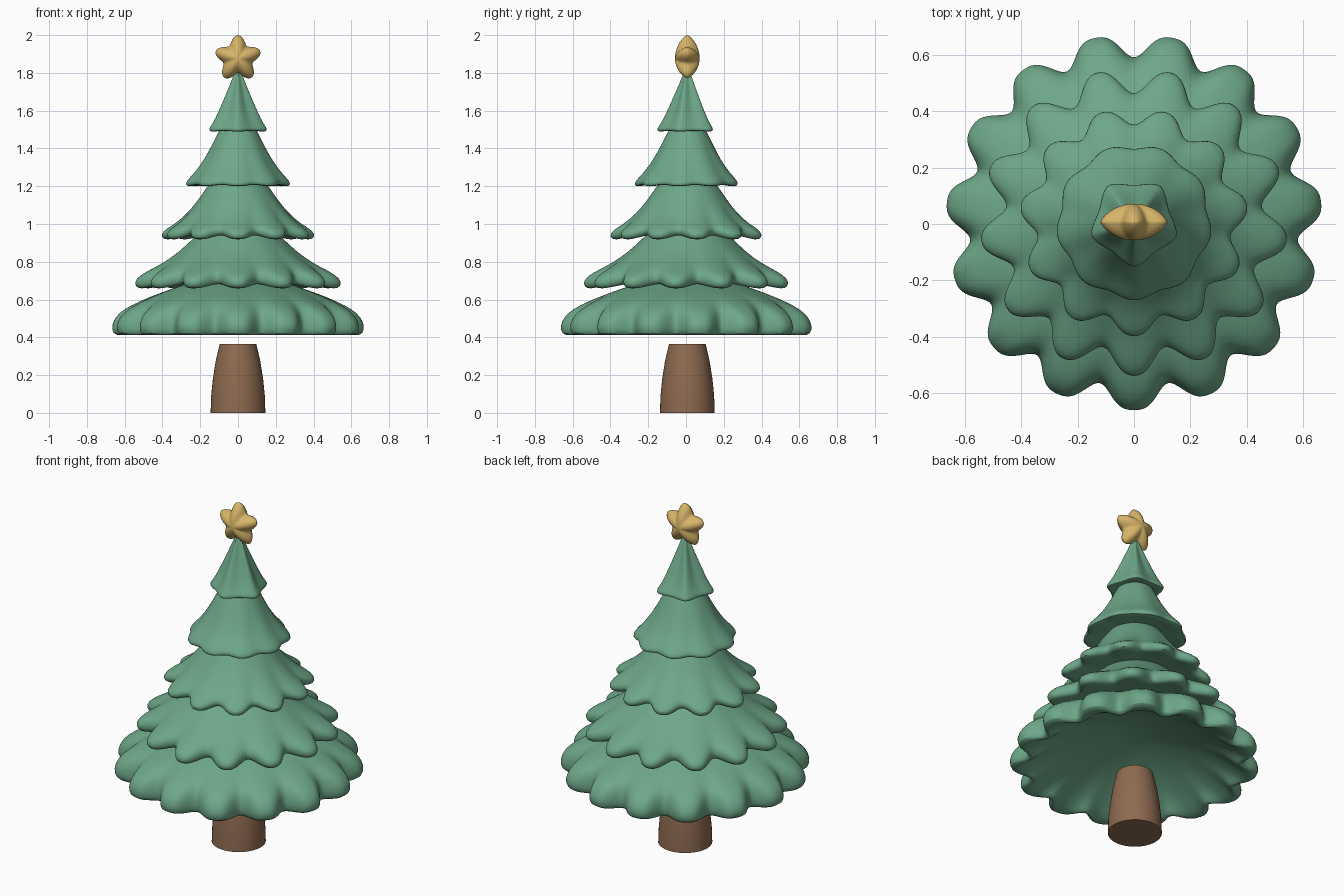
import bpy, bmesh
from math import sin, cos, pi

cube = bpy.data.objects.get("Cube")
if cube:
    bpy.data.objects.remove(cube, do_unlink=True)


def material(name, rgb):
    m = bpy.data.materials.new(name)
    m.use_nodes = True
    m.diffuse_color = (*rgb, 1)
    m.node_tree.nodes["Principled BSDF"].inputs["Base Color"].default_value = (*rgb, 1)
    return m


GREEN = material("needle green", (0.155, 0.39, 0.25))
BROWN = material("bark brown", (0.27, 0.145, 0.08))
GOLD = material("star gold", (0.68, 0.46, 0.14))
AXIS_Y = .007


def loft(name, mat, rings, subdivide=0):
    """Join closed rings of points into a skin; collapsed rings become poles."""
    bm = bmesh.new()
    loops = []
    for ring in rings:
        if ring[0] == ring[1]:
            loops.append([bm.verts.new(ring[0])] * len(ring))
        else:
            loops.append([bm.verts.new(p) for p in ring])
    for a, b in zip(loops, loops[1:]):
        for i in range(len(a)):
            j = (i + 1) % len(a)
            bm.faces.new(dict.fromkeys((a[i], a[j], b[j], b[i])))
    bmesh.ops.recalc_face_normals(bm, faces=bm.faces)
    mesh = bpy.data.meshes.new(name)
    bm.to_mesh(mesh)
    bm.free()
    mesh.materials.append(mat)
    mesh.shade_smooth()
    mesh.set_sharp_from_angle(angle=pi / 3)
    ob = bpy.data.objects.new(name, mesh)
    ob.location.y = AXIS_Y
    bpy.context.collection.objects.link(ob)
    if subdivide:
        mod = ob.modifiers.new("Smooth", 'SUBSURF')
        mod.levels = mod.render_levels = subdivide


def tier(name, lobes, depth, lift, power, profile):
    """Scalloped skirt. Profile points are radius, height, scallop strength."""
    count = lobes * 12
    rings = []
    for r, z, w in profile:
        ring = []
        for i in range(count):
            t = 2 * pi * i / count
            valley = abs(sin(lobes * t / 2)) ** (2 * power)
            rr = r - depth * w * valley
            ring.append((rr * sin(t), -rr * cos(t), z + lift * w * valley))
        rings.append(ring)
    loft(name, GREEN, rings, 1)


# Trunk, gently tapering
trunk_profile = [(0, 0), (.145, 0), (.142, .09), (.133, .18),
                 (.118, .275), (.097, .365), (0, .365)]
loft("trunk", BROWN, [[(r * cos(2 * pi * i / 48), r * sin(2 * pi * i / 48), z)
                       for i in range(48)] for r, z in trunk_profile])

# Branch tiers, from the bottom up
tier("branches_bottom", 15, .085, 0, 1.7, [
    (0, .74, 0), (.2, .71, 0), (.34, .66, 0), (.44, .625, .03), (.53, .588, .2),
    (.605, .55, .55), (.652, .51, .9), (.674, .46, 1.05), (.665, .418, 1),
    (.63, .408, .9), (.585, .42, .55), (.5, .47, .1), (.35, .54, 0),
    (.18, .59, 0), (0, .62, 0)])

tier("branches_lower", 13, .092, .025, 1.3, [
    (0, 1.02, 0), (.17, .99, 0), (.24, .92, 0), (.315, .85, .03), (.395, .795, .15),
    (.47, .757, .5), (.527, .725, .9), (.552, .695, 1.02), (.545, .665, 1),
    (.515, .655, .95), (.46, .67, .7), (.38, .69, .2), (.25, .71, 0), (0, .72, 0)])

tier("branches_middle", 11, .062, .025, 1.3, [
    (0, 1.28, 0), (.11, 1.27, 0), (.168, 1.19, 0), (.22, 1.115, .03),
    (.272, 1.055, .15), (.333, 1.003, .5), (.385, .973, .9), (.411, .947, 1.02),
    (.404, .922, 1), (.375, .915, .9), (.33, .93, .5), (.25, .95, .1), (0, .97, 0)])

tier("branches_upper", 9, .018, .008, 1.2, [
    (0, 1.58, 0), (.06, 1.56, 0), (.1, 1.495, 0), (.137, 1.42, .1),
    (.175, 1.35, .3), (.22, 1.285, .6), (.258, 1.245, .9), (.281, 1.218, 1),
    (.276, 1.2, 1), (.25, 1.198, .9), (.19, 1.215, .3), (0, 1.23, 0)])

tier("branches_top", 5, .029, .003, .65, [
    (0, 1.83, 0), (.016, 1.81, .1), (.042, 1.745, .4), (.078, 1.665, .75),
    (.112, 1.59, .95), (.142, 1.53, 1), (.163, 1.505, 1), (.159, 1.49, 1),
    (.138, 1.488, .9), (.09, 1.5, .5), (0, 1.51, 0)])

# Puffy five-pointed star
star_rings = []
for k in range(21):
    a = pi * k / 20
    ring = []
    for i in range(80):
        t = 2 * pi * i / 80
        s = (.081 + .043 * cos(5 * t / 2) ** 2) * (sin(a) if 0 < k < 20 else 0)
        puff = .065 * abs(cos(a)) ** 1.45 * (1 if a < pi / 2 else -1)
        ring.append((s * sin(t), -puff, 1.876 + s * cos(t)))
    star_rings.append(ring)
loft("star", GOLD, star_rings)
